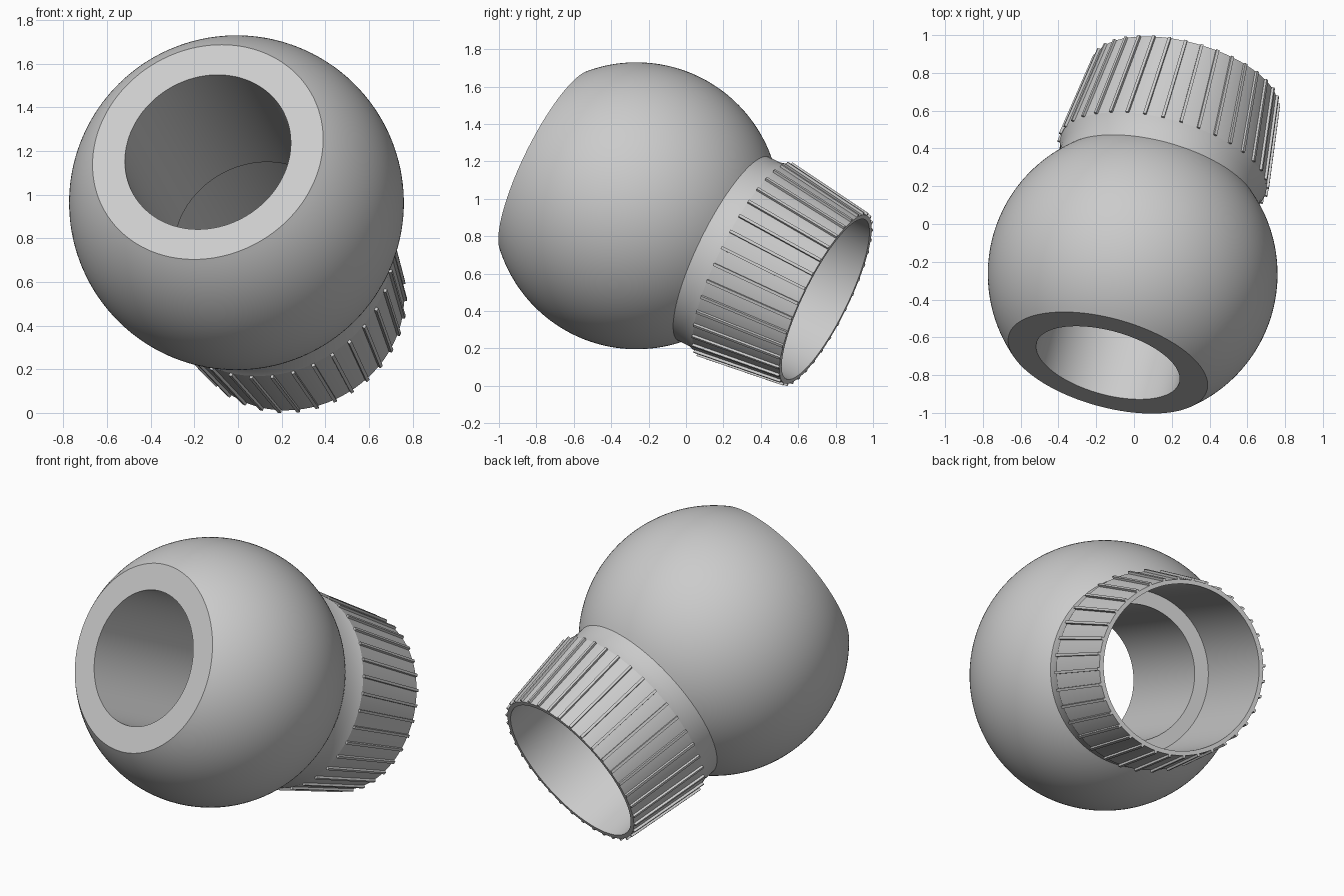
import bpy, bmesh, math
from mathutils import Matrix, Vector

if "Cube" in bpy.data.objects:
    bpy.data.objects.remove(bpy.data.objects["Cube"])

GREY = (0.6, 0.6, 0.6, 1)
grey = bpy.data.materials.new("plain_grey")
grey.use_nodes = True
grey.diffuse_color = GREY
grey.node_tree.nodes["Principled BSDF"].inputs["Base Color"].default_value = GREY

# Tilted frame: local z runs from the ball centre out through the collar
axis = Vector((0.243, 0.870, -0.430)).normalized()
down = (Vector((0, 0, -1)) + axis * axis.z).normalized()
side = axis.cross(down)
frame = Matrix((down, side, axis)).transposed().to_4x4()
frame.translation = (-0.007, -0.265, 0.963)


def finish(bm, name):
    bmesh.ops.recalc_face_normals(bm, faces=bm.faces)
    mesh = bpy.data.meshes.new(name)
    bm.to_mesh(mesh)
    bm.free()
    mesh.materials.append(grey)
    obj = bpy.data.objects.new(name, mesh)
    obj.matrix_world = frame
    bpy.context.collection.objects.link(obj)
    return obj


def lathe(name, profile, steps):
    """Revolve a closed (radius, height) outline around local z."""
    bm = bmesh.new()
    rings = []
    for i in range(steps):
        a = math.tau * i / steps
        rings.append([bm.verts.new((r * math.cos(a), r * math.sin(a), h)) for r, h in profile])
    n = len(profile)
    for i in range(steps):
        p, q = rings[i], rings[(i + 1) % steps]
        for j in range(n):
            k = (j + 1) % n
            bm.faces.new((p[j], q[j], q[k], p[k]))
    obj = finish(bm, name)
    bpy.ops.object.select_all(action='DESELECT')
    obj.select_set(True)
    bpy.context.view_layer.objects.active = obj
    bpy.ops.object.shade_smooth_by_angle(angle=math.radians(20))
    return obj


# Hollow ball with a flat front lip and a straight bore
BALL_R, FLAT, STEP = 0.767, 0.54, 0.39
HOLE_R, BORE_R = 0.392, 0.475
limit = math.asin(FLAT / BALL_R)
arc = [-limit + 2 * limit * i / 48 for i in range(49)]
ball = [(HOLE_R, STEP), (HOLE_R, -FLAT)]
ball += [(BALL_R * math.cos(a), BALL_R * math.sin(a)) for a in arc]
ball += [(BORE_R, STEP)]
lathe("ball_body", ball, 144)

# Tapered collar with a neck band, a flared shoulder and a wider bore
SHOULDER, RIM = 0.665, 1.163
SHOULDER_R, RIM_R = 0.563, 0.50
collar = [(BORE_R, STEP), (0.548, 0.53), (0.548, 0.61),
          (SHOULDER_R, SHOULDER), (RIM_R, RIM), (BORE_R, RIM)]
lathe("collar", collar, 108)

# Thin grip ribs along the collar
RIBS, HALF_WIDTH, RISE, SINK = 36, 0.008, 0.014, 0.01
bm = bmesh.new()
for i in range(RIBS):
    turn = Matrix.Rotation(math.radians(3) + math.tau * i / RIBS, 4, 'Z')
    rib = bmesh.ops.create_cube(bm, size=2)["verts"]
    for v in rib:
        h, r = (RIM, RIM_R) if v.co.z > 0 else (SHOULDER, SHOULDER_R)
        r += RISE if v.co.x > 0 else -SINK
        v.co = turn @ Vector((r, v.co.y * HALF_WIDTH, h))
finish(bm, "grip_ribs")
